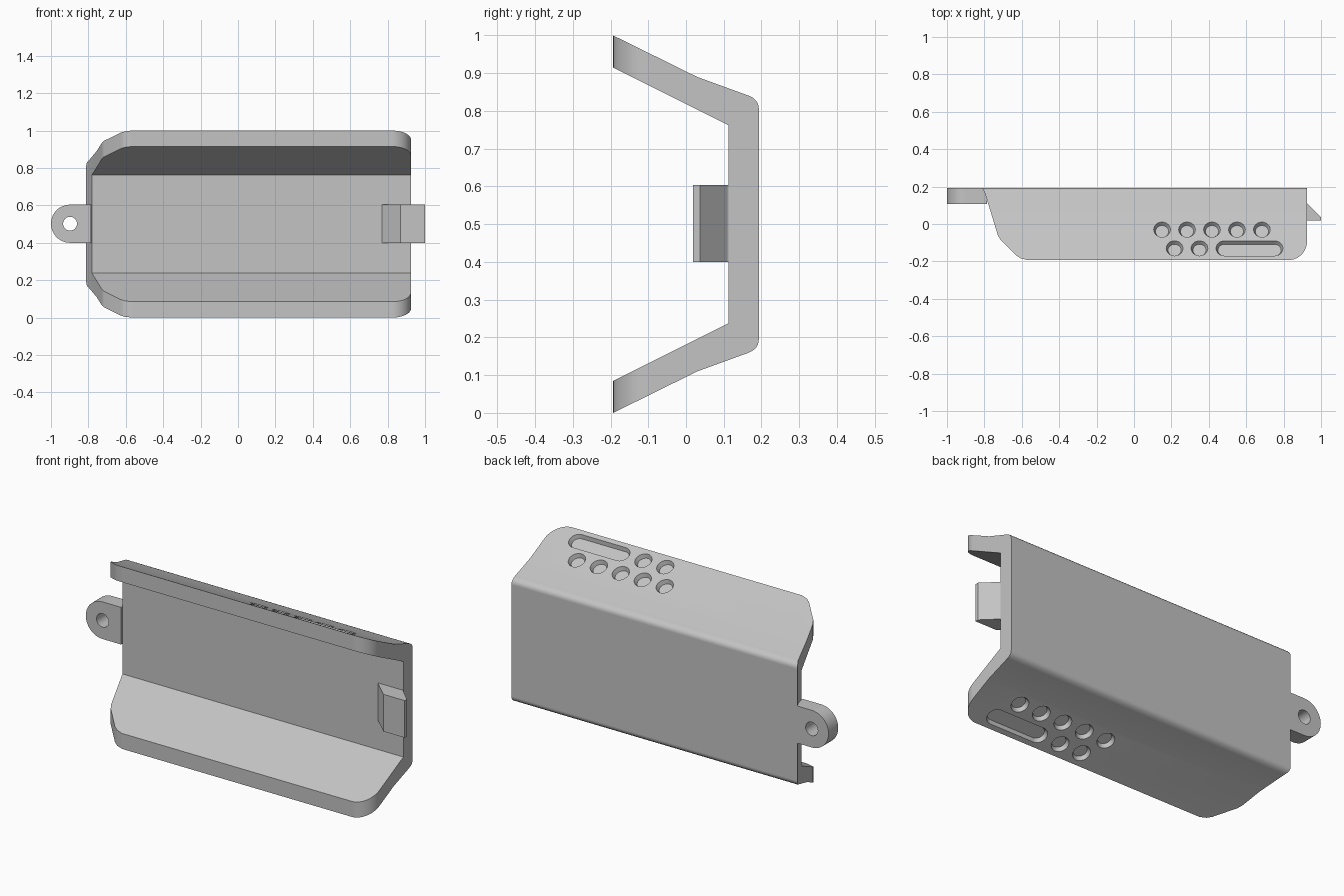
import bpy, bmesh
from math import sin, cos, pi, atan2
from mathutils import Vector

old = bpy.data.objects.get("Cube")
if old:
    bpy.data.objects.remove(old)

grey = bpy.data.materials.new("light grey plastic")
grey.use_nodes = True
GREY = (0.55, 0.55, 0.55, 1)
grey.diffuse_color = GREY
grey.node_tree.nodes["Principled BSDF"].inputs["Base Color"].default_value = GREY

MID = 0.5                      # height of the mirror plane
DEPTH = 0.193                  # half depth
EDGE = 0.925                   # right end of the shell


def arc(cx, cy, r, a0, a1, n):
    return [(cx + r * cos(a0 + (a1 - a0) * i / n),
             cy + r * sin(a0 + (a1 - a0) * i / n)) for i in range(n + 1)]


def loft(bm, rings):
    """Closed solid through rings of equal point count."""
    rows = [[bm.verts.new(p) for p in ring] for ring in rings]
    n = len(rows[0])
    for a, b in zip(rows, rows[1:]):
        for i in range(n):
            j = (i + 1) % n
            bm.faces.new((a[i], a[j], b[j], b[i]))
    bm.faces.new(rows[0][::-1])
    bm.faces.new(rows[-1])


def finish(name, bm):
    bmesh.ops.recalc_face_normals(bm, faces=bm.faces)
    mesh = bpy.data.meshes.new(name)
    bm.to_mesh(mesh)
    bm.free()
    mesh.materials.append(grey)
    ob = bpy.data.objects.new(name, mesh)
    bpy.context.collection.objects.link(ob)
    return ob


def prism(name, pts, axis, lo, hi):
    place = {"x": lambda p, t: (t, p[0], p[1]),
             "y": lambda p, t: (p[0], t, p[1]),
             "z": lambda p, t: (p[0], p[1], t)}[axis]
    bm = bmesh.new()
    loft(bm, [[place(p, t) for p in pts] for t in (lo, hi)])
    return finish(name, bm)


def activate(ob):
    bpy.ops.object.select_all(action="DESELECT")
    bpy.context.view_layer.objects.active = ob
    ob.select_set(True)


def boolean(ob, cutter, operation):
    mod = ob.modifiers.new("cut", "BOOLEAN")
    mod.object, mod.operation, mod.solver = cutter, operation, "EXACT"
    activate(ob)
    bpy.ops.object.modifier_apply(modifier=mod.name)
    bpy.data.objects.remove(cutter)


def smooth(ob):
    activate(ob)
    bpy.ops.object.shade_smooth_by_angle(angle=0.45)
    mod = ob.modifiers.new("flat weighting", "WEIGHTED_NORMAL")
    mod.keep_sharp = True


# Shell: bent channel section, trimmed to the outline seen from above
outer = [(-DEPTH, 1.0), (0.03, 0.89), (0.165, 0.841), (0.177, 0.835),
         (0.186, 0.827), (0.191, 0.818), (DEPTH, 0.806)]
inner = [(0.113, 0.762), (-DEPTH, 0.915)]


def flip(pts):
    return [(y, 2 * MID - z) for y, z in pts]


section = outer + flip(outer)[::-1] + flip(inner[::-1]) + inner
shell = prism("shell", section, "x", -0.9, 1.0)
outline = ([(-0.812, 0.25), (-0.812, 0.193), (-0.797, 0.165), (-0.728, -0.06),
            (-0.715, -0.083), (-0.63, -0.168), (-0.605, -0.184), (-0.58, -0.19),
            (-0.55, -0.2)]
           + arc(EDGE - 0.1, -DEPTH + 0.1, 0.1, -pi / 2, 0, 12)
           + [(EDGE, 0.25)])
outline[8] = (-0.57, -DEPTH)
boolean(shell, prism("outline_cutter", outline, "z", -0.2, 1.2), "INTERSECT")

# Recessed dimples and slots in both sloping wings
tilt = atan2(0.11, DEPTH + 0.03)
normal = Vector((0, sin(tilt), cos(tilt)))
uphill = Vector((0, -cos(tilt), sin(tilt)))
right = Vector((1, 0, 0))
dimples = [(0.15 + 0.1335 * i, -0.03, 0) for i in range(5)]
dimples += [(0.217, -0.13, 0), (0.35, -0.13, 0), (0.6175, -0.13, 0.134)]

bm = bmesh.new()
for x, y, half in dimples:
    centre = Vector((x, y, 1.0 - (y + DEPTH) * 0.11 / (DEPTH + 0.03)))
    rings = []
    for height, r in ((0.01, 0.049), (-0.022, 0.035)):
        flat = (arc(half, 0, r, -pi / 2, pi / 2, 16)
                + arc(-half, 0, r, pi / 2, 3 * pi / 2, 16))
        if not half:
            flat = arc(0, 0, r, 0, 2 * pi, 32)[:-1]
        rings.append([centre + right * u + uphill * v + normal * height
                      for u, v in flat])
    loft(bm, rings)
    loft(bm, [[(p.x, p.y, 2 * MID - p.z) for p in ring] for ring in rings])
boolean(shell, finish("dimple_cutter", bm), "DIFFERENCE")
smooth(shell)

# Mounting tab with a round end and a screw hole
TAB = 0.102
tab_shape = (arc(-1 + TAB, MID + 0.002, TAB, pi / 2, 3 * pi / 2, 24)
             + [(-0.785, MID + 0.002 - TAB), (-0.785, MID + 0.002 + TAB)])
tab = prism("mounting_tab", tab_shape, "y", 0.108, 0.192)
hole = arc(-1 + TAB, MID + 0.002, 0.037, 0, 2 * pi, 32)[:-1]
boolean(tab, prism("hole_cutter", hole, "y", 0, 0.3), "DIFFERENCE")
smooth(tab)

# Wedge-shaped latch at the other end
latch_shape = [(0.77, 0.12), (0.77, 0.113), (0.87, 0.018), (1.0, 0.018),
               (1.0, 0.037), (EDGE, 0.11), (EDGE - 0.005, 0.12)]
prism("latch", latch_shape, "z", MID + 0.002 - TAB, MID + 0.002 + TAB)
